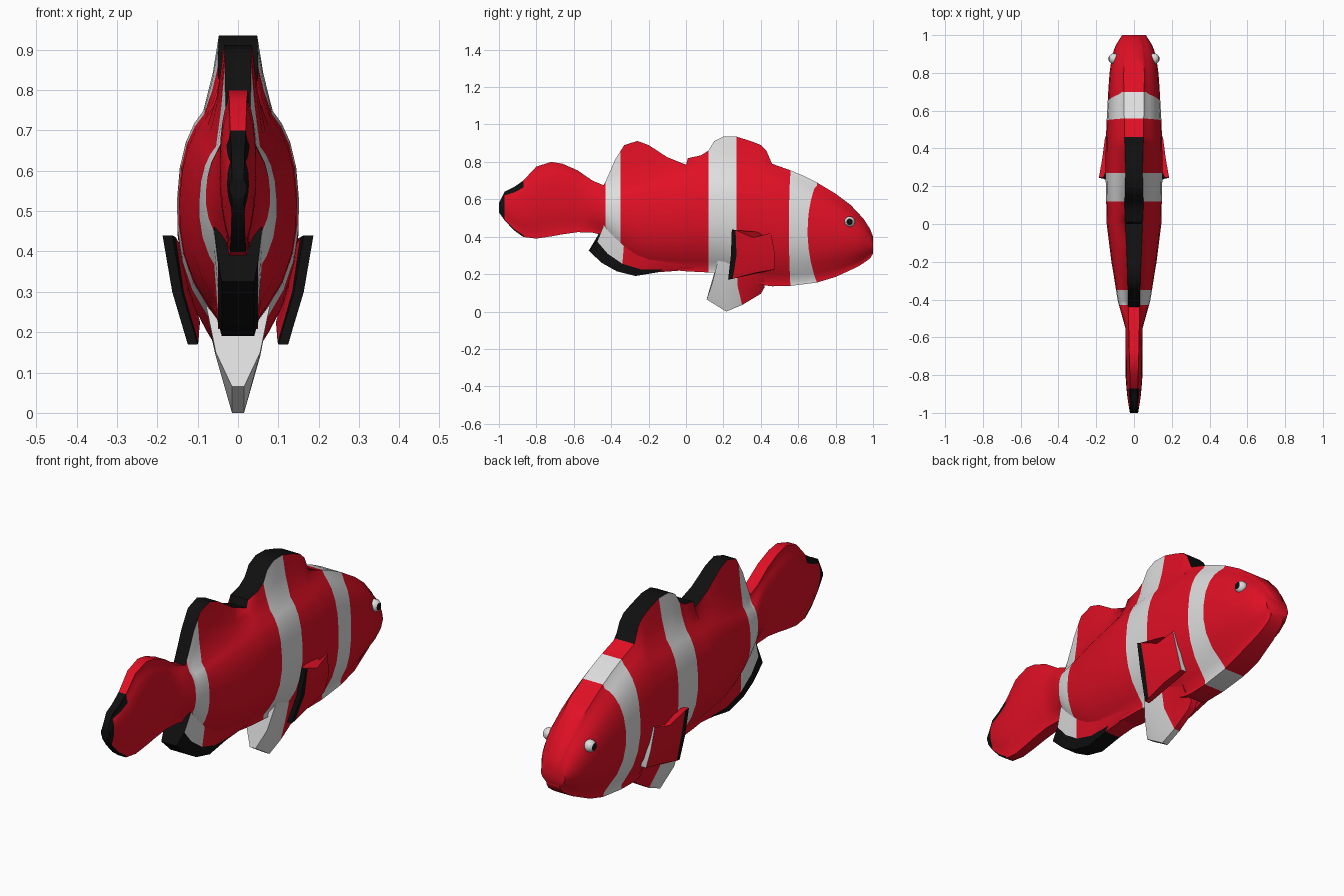
import bpy, bmesh, math
from mathutils import Matrix

if "Cube" in bpy.data.objects:
    bpy.data.objects.remove(bpy.data.objects["Cube"])

# ---- colours ----
def material(name, rgb):
    m = bpy.data.materials.new(name)
    m.diffuse_color = (*rgb, 1)
    m.use_nodes = True
    m.node_tree.nodes["Principled BSDF"].inputs["Base Color"].default_value = m.diffuse_color
    return m

MATS = [material("red", (0.74, 0.005, 0.018)),
        material("white", (0.73, 0.73, 0.73)),
        material("black", (0.005, 0.005, 0.005))]
RED, WHITE, BLACK = range(3)
BANDS = [(-0.43, -0.35), (0.12, 0.27), (0.55, 0.65)]


def band_colour(y):
    return WHITE if any(a < y < b for a, b in BANDS) else RED


def finish(bm, name, angle=40):
    bmesh.ops.recalc_face_normals(bm, faces=bm.faces)
    me = bpy.data.meshes.new(name)
    bm.to_mesh(me)
    bm.free()
    for m in MATS:
        me.materials.append(m)
    ob = bpy.data.objects.new(name, me)
    bpy.context.collection.objects.link(ob)
    bpy.ops.object.select_all(action='DESELECT')
    bpy.context.view_layer.objects.active = ob
    ob.select_set(True)
    bpy.ops.object.shade_smooth_by_angle(angle=math.radians(angle))
    return ob


def loft(name, rings, colour, end_colours, angle=40):
    """Skin closed rings; colour(i, j) gives the material of quad j after ring i."""
    bm = bmesh.new()
    vs = [[bm.verts.new(p) for p in r] for r in rings]
    n = len(rings[0])
    for i in range(len(vs) - 1):
        for j in range(n):
            k = (j + 1) % n
            f = bm.faces.new((vs[i][j], vs[i][k], vs[i + 1][k], vs[i + 1][j]))
            f.material_index = colour(i, j)
    for ring, c in zip((vs[0], vs[-1]), end_colours):
        bm.faces.new(ring).material_index = c
    return finish(bm, name, angle)


def prof(points, y):
    """Linear interpolation in a list of (y, value), ascending y."""
    if y <= points[0][0]:
        return points[0][1]
    for (a, u), (b, v) in zip(points, points[1:]):
        if y <= b:
            return u + (v - u) * (y - a) / (b - a)
    return points[-1][1]


# ---- body with back fins and tail: profiles along the length ----
TOP = [(-1, 0.58), (-0.97, 0.64), (-0.92, 0.665), (-0.87, 0.70), (-0.8, 0.775),
       (-0.72, 0.80), (-0.66, 0.79), (-0.58, 0.755), (-0.5, 0.70), (-0.44, 0.675),
       (-0.41, 0.74), (-0.38, 0.81), (-0.33, 0.89), (-0.26, 0.912), (-0.2, 0.89),
       (-0.1, 0.825), (0, 0.785), (0.01, 0.82), (0.08, 0.835), (0.12, 0.86),
       (0.15, 0.91), (0.2, 0.935), (0.27, 0.935), (0.35, 0.91), (0.40, 0.89),
       (0.43, 0.86), (0.46, 0.79), (0.6, 0.74), (0.7, 0.69), (0.8, 0.63),
       (0.88, 0.57), (0.95, 0.495), (0.985, 0.44), (1, 0.40)]
BOTTOM = [(-1, 0.53), (-0.95, 0.46), (-0.88, 0.40), (-0.8, 0.39), (-0.7, 0.405),
          (-0.6, 0.425), (-0.45, 0.42), (-0.4, 0.36), (-0.3, 0.27), (-0.2, 0.235),
          (0, 0.215), (0.2, 0.205), (0.42, 0.14), (0.5, 0.13), (0.7, 0.155),
          (0.8, 0.185), (0.93, 0.245), (0.985, 0.285), (1, 0.31)]
BACK = [(-0.44, 0.66), (-0.2, 0.73), (0, 0.765), (0.2, 0.79), (0.46, 0.79), (0.47, 1)]
WIDTH = [(-1, 0.022), (-0.9, 0.038), (-0.8, 0.045), (-0.55, 0.046), (-0.5, 0.06),
         (-0.4, 0.088), (-0.3, 0.103), (-0.2, 0.12), (0, 0.145), (0.3, 0.152),
         (0.5, 0.148), (0.7, 0.137), (0.8, 0.13), (0.9, 0.115), (0.95, 0.095), (1, 0.063)]
EDGE = [(-1, 0.015), (-0.7, 0.025), (-0.45, 0.03), (-0.25, 0.035), (0.1, 0.05),
        (0.3, 0.045), (0.46, 0.05), (0.8, 0.055), (1, 0.035)]
LEVELS = [-1, -0.93, -0.8, -0.6, -0.35, -0.1, 0.15, 0.4, 0.6, 0.75, 0.86]


def bow(y, t):
    return 0.05 * t * t * max(0, 1 - abs(y - 0.65) / 0.12)


def body_ring(y):
    half = []
    for t in LEVELS + [1, 1.5]:
        yy = y + bow(y, min(t, 1))
        lo, hi, e, w = (prof(p, yy) for p in (BOTTOM, TOP, EDGE, WIDTH))
        back = min(hi, prof(BACK, yy) if yy > -0.44 else hi)
        mid, r = (lo + back) / 2, (back - lo) / 2
        wide = w * (1 - 0.86 ** 2.6) ** 0.5
        if t <= 0.86:
            s = (1 - abs(t) ** 2) ** 0.65 if t < 0 else (1 - t ** 2.6) ** 0.5
            half.append((max(w * s, min(e, w * 0.7)), yy, mid + t * r))
        else:                        # back ridge or fin rising from the shoulders
            z0, f = mid + 0.86 * r, (0.5 if t == 1 else 1)
            half.append((e + max(0, wide - e) * (0.4 if t == 1 else 0), yy, z0 + (hi - z0) * f))
    return half + [(-x, v, z) for x, v, z in reversed(half)]


stations = sorted({y for y, _ in TOP} | {y for b in BANDS for y in b} | {-0.55, 0.92})
ROWS = len(LEVELS) + 2


def body_colour(i, j):
    y = (stations[i] + stations[i + 1]) / 2
    row = min(j, 2 * ROWS - 2 - j)             # 0 at the belly, ROWS-1 on the ridge
    if -0.44 < y < 0.46 and j == ROWS - 1:
        return BLACK                            # fin rims
    if y < -0.97 or (y < -0.87 and (row <= 0 or row >= ROWS - 4)):
        return BLACK                            # tail rim
    return band_colour(y)


loft("body", [body_ring(y) for y in stations], body_colour, (BLACK, RED), 50)


# ---- separate fins: rows of centre points, thickened in x ----
def fin(name, rows, halves, colour, ends):
    rings = []
    for row in rows:
        side = [(x + h, y, z) for (x, y, z), h in zip(row, halves)]
        other = [(x - h, y, z) for (x, y, z), h in zip(row, halves)]
        rings.append(side + other[::-1])
    return loft(name, rings, colour, ends)


def flat(rows):
    return [[(0, y, z) for y, z in r] for r in rows]


rear_rows = flat([[(-0.44, 0.46), (-0.475, 0.375), (-0.52, 0.325)],
                  [(-0.40, 0.42), (-0.42, 0.31), (-0.45, 0.26)],
                  [(-0.33, 0.38), (-0.34, 0.255), (-0.37, 0.215)],
                  [(-0.2, 0.30), (-0.24, 0.225), (-0.27, 0.19)],
                  [(0.0, 0.26), (-0.12, 0.225), (-0.15, 0.21)],
                  [(0.1, 0.26), (0.05, 0.235), (0.05, 0.225)]])
fin("rear_belly_fin", rear_rows, (0.06, 0.05, 0.04),
    lambda i, j: BLACK if j in (1, 2, 3) and i < 4 else (WHITE if i < 2 else RED),
    (BLACK, RED))

front_rows = flat([[(0.17, 0.27), (0.14, 0.15), (0.11, 0.065)],
                   [(0.22, 0.27), (0.20, 0.14), (0.215, 0.0)],
                   [(0.28, 0.27), (0.275, 0.14), (0.30, 0.035)],
                   [(0.38, 0.25), (0.37, 0.16), (0.40, 0.095)],
                   [(0.42, 0.22), (0.42, 0.16), (0.42, 0.13)]])
fin("front_belly_fin", front_rows, (0.08, 0.055, 0.015),
    lambda i, j: WHITE if i < 2 else RED, (WHITE, RED))

# columns run from the front edge back to the black rear rim
side_rows = [[(0.140, 0.455, 0.42), (0.150, 0.36, 0.395), (0.168, 0.265, 0.435), (0.175, 0.245, 0.44)],
             [(0.132, 0.475, 0.31), (0.140, 0.37, 0.30), (0.148, 0.27, 0.30), (0.151, 0.24, 0.30)],
             [(0.108, 0.475, 0.225), (0.112, 0.36, 0.205), (0.112, 0.25, 0.175), (0.112, 0.225, 0.17)]]
for s, side in ((1, "right"), (-1, "left")):
    rows = [[(s * x, y, z) for x, y, z in r] for r in side_rows]
    fin(side + "_side_fin", rows, (0.014, 0.016, 0.014, 0.012),
        lambda i, j: BLACK if j in (2, 3, 4) else (WHITE if j == 7 else RED), (RED, RED))

    # eye: white ball with a black pupil facing outward
    bm = bmesh.new()
    bmesh.ops.create_uvsphere(bm, u_segments=14, v_segments=10, radius=0.029,
                              matrix=Matrix.Translation((s * 0.106, 0.875, 0.48))
                              @ Matrix.Rotation(math.pi / 2, 4, 'Y'))
    for f in bm.faces:
        f.material_index = BLACK if f.normal.x * s > 0.85 else WHITE
    finish(bm, side + "_eye")
